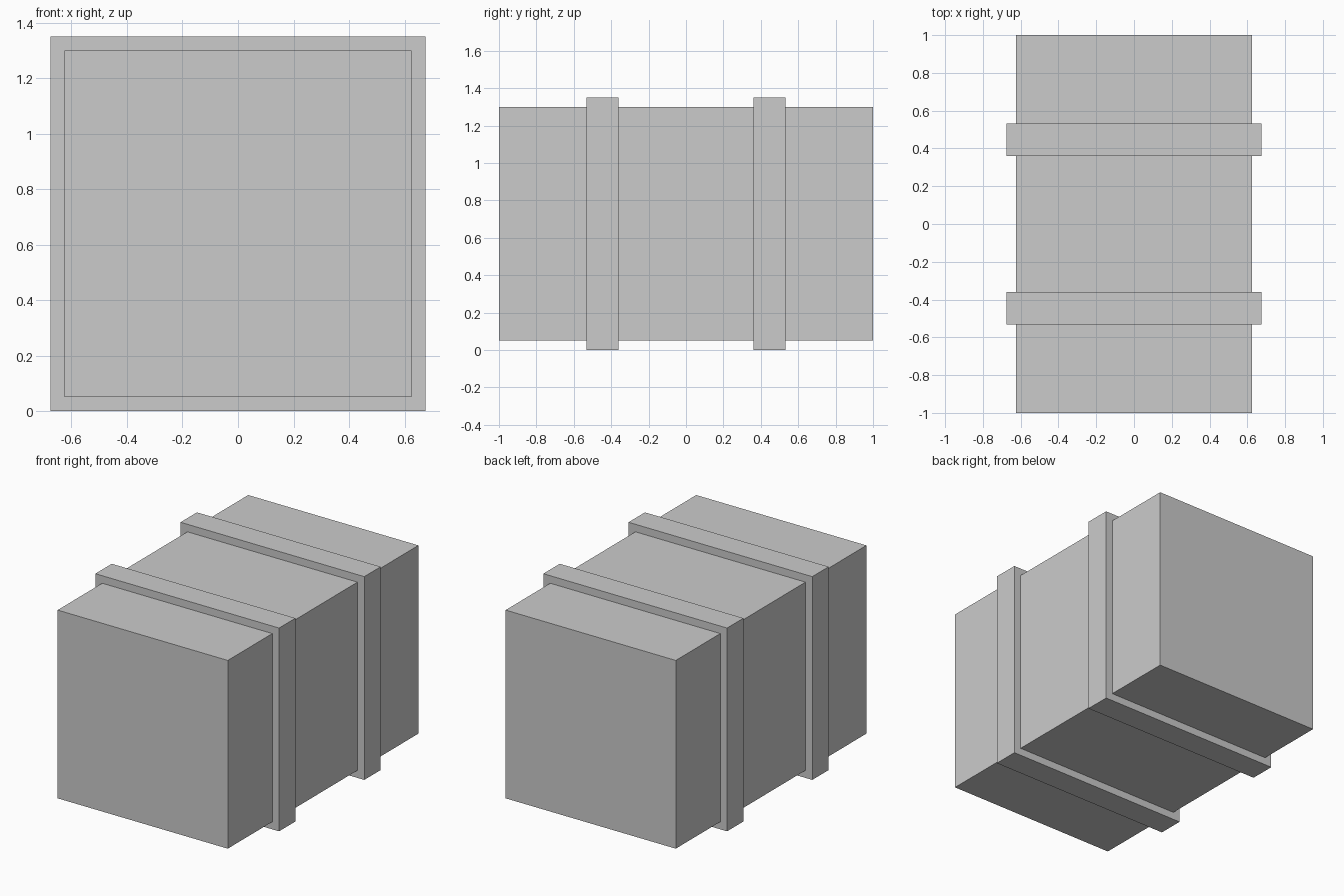
import bpy

# Remove the default cube
old = bpy.data.objects.get("Cube")
if old:
    bpy.data.objects.remove(old, do_unlink=True)

# Single flat grey
grey = bpy.data.materials.new("light_grey")
grey.use_nodes = True
colour = (0.6, 0.6, 0.6, 1.0)
grey.diffuse_color = colour
grey.node_tree.nodes["Principled BSDF"].inputs["Base Color"].default_value = colour

CENTRE_Z = 0.675


def add_block(name, size, y=0.0):
    """Sharp-edged box centred on the crate's long axis."""
    bpy.ops.mesh.primitive_cube_add(size=1, location=(0, y, CENTRE_Z))
    block = bpy.context.object
    block.name = name
    block.scale = size
    bpy.ops.object.transform_apply(location=False, rotation=False, scale=True)
    block.data.materials.append(grey)
    return block


# Long square body
add_block("crate_body", (1.25, 2.0, 1.25))

# Raised bands wrapped around the body
for name, side in (("front_band", -1), ("back_band", 1)):
    add_block(name, (1.35, 0.172, 1.35), side * 0.447)
